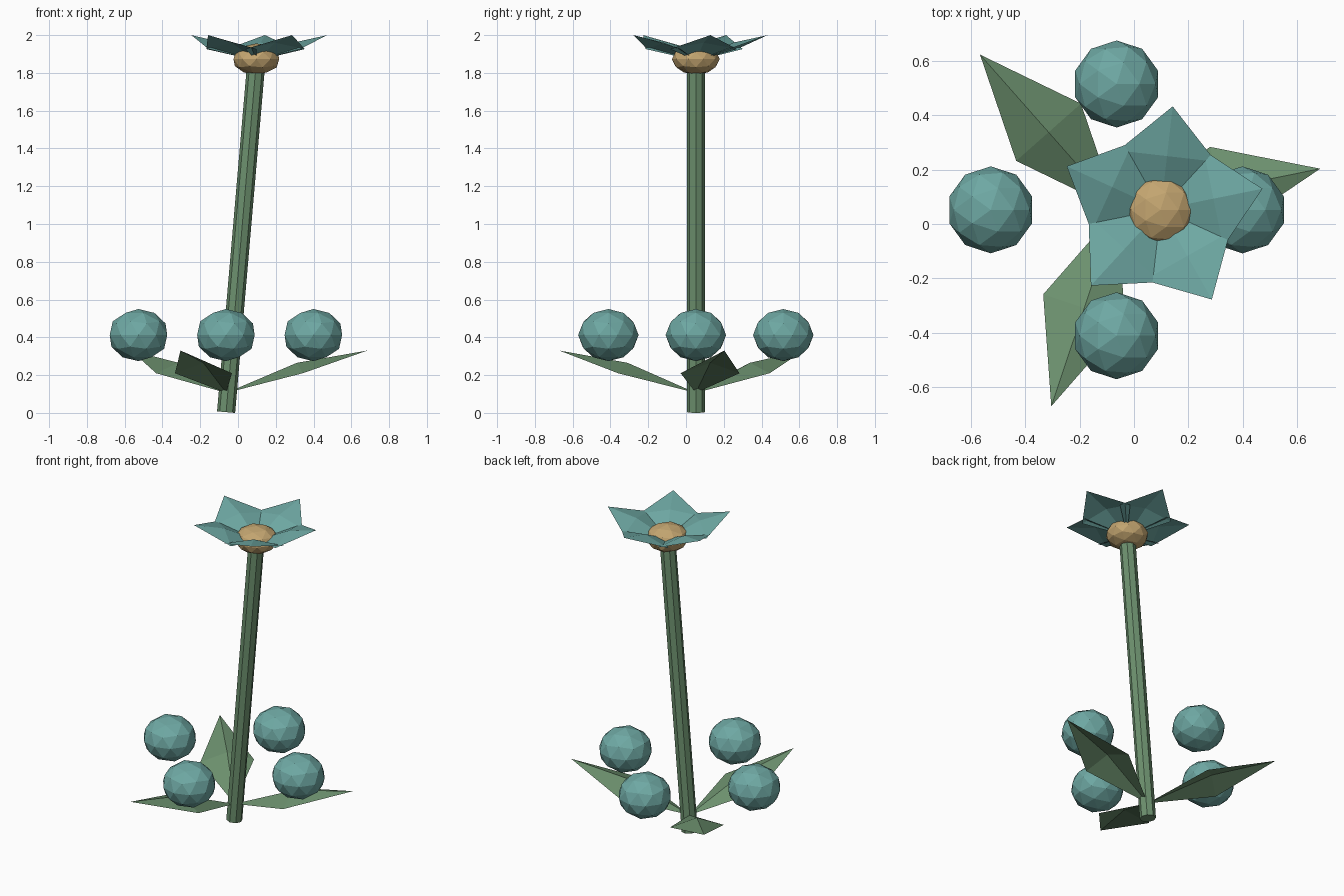
import bpy, math
from mathutils import Vector

if "Cube" in bpy.data.objects:
    bpy.data.objects.remove(bpy.data.objects["Cube"])


def material(name, rgb):
    m = bpy.data.materials.new(name)
    m.diffuse_color = (*rgb, 1)
    m.use_nodes = True
    m.node_tree.nodes["Principled BSDF"].inputs["Base Color"].default_value = m.diffuse_color
    return m


teal = material("teal", (0.156, 0.392, 0.367))
green = material("leaf green", (0.15, 0.28, 0.156))
tan = material("tan", (0.546, 0.376, 0.162))

CY = 0.052                       # shared y of the stem
ROOT = Vector((-0.063, CY, 0.004))
HEAD = Vector((0.098, CY, 1.87))


def ball(name, pos, r, rz, mat):
    bpy.ops.mesh.primitive_ico_sphere_add(subdivisions=2, radius=1, location=pos)
    o = bpy.context.object
    o.name = name
    o.scale = (r, r, rz)
    o.data.materials.append(mat)


def blade(name, base, angle, length, mid, half, z_side, z_spine, z_tip, mat):
    """Folded kite: base point, raised spine, two side points and a tip."""
    u = Vector((math.cos(angle), math.sin(angle), 0))
    v = Vector((-u.y, u.x, 0))
    up = Vector((0, 0, 1))
    verts = [base,
             base + u * mid + v * half + up * (z_side - base.z),
             base + u * mid + up * (z_spine - base.z),
             base + u * mid - v * half + up * (z_side - base.z),
             base + u * length + up * (z_tip - base.z)]
    me = bpy.data.meshes.new(name)
    me.from_pydata(verts, [], [(0, 2, 1), (0, 3, 2), (1, 2, 4), (2, 3, 4)])
    me.materials.append(mat)
    bpy.context.collection.objects.link(bpy.data.objects.new(name, me))


# leaning stem
axis = HEAD - ROOT
bpy.ops.mesh.primitive_cylinder_add(vertices=8, radius=0.048, depth=axis.length,
                                    location=(ROOT + HEAD) / 2)
stem = bpy.context.object
stem.name = "stem"
stem.rotation_euler = (0, math.atan2(axis.x, axis.z), 0)
stem.data.materials.append(green)

# flower centre
ball("flower_centre", (0.097, CY, 1.873), 0.127, 0.083, tan)

# five petals
for i in range(5):
    blade(f"petal_{i + 1}", Vector((0.099, CY + 0.002, 1.865)), 0.2 + i * math.tau / 5,
          0.381, 0.197, 0.181, 1.926, 1.96, 2.0, teal)

# three leaves
for i in range(3):
    blade(f"leaf_{i + 1}", Vector((-0.062, CY, 0.106)), 0.2 + i * math.tau / 3,
          0.762, 0.381, 0.159, 0.21, 0.265, 0.33, green)

# four berries around the stem
for i in range(4):
    a = i * math.tau / 4
    ball(f"berry_{i + 1}", (-0.064 + 0.463 * math.cos(a), CY + 0.463 * math.sin(a), 0.412),
         0.16, 0.138, teal)
